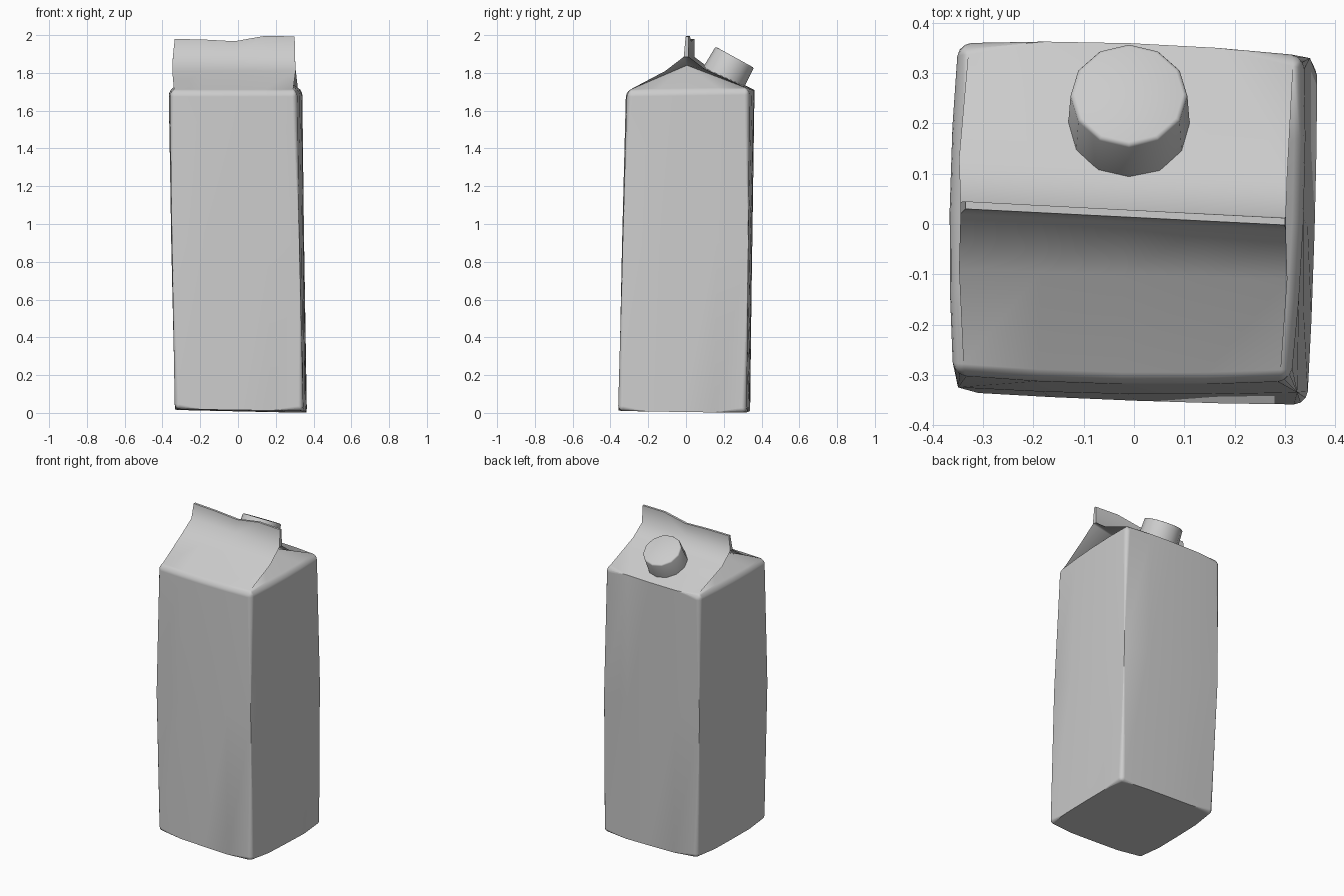
import bpy, bmesh
from mathutils import Vector

cube = bpy.data.objects.get("Cube")
if cube:
    bpy.data.objects.remove(cube)

grey = bpy.data.materials.new("plain_grey")
grey.use_nodes = True
grey.diffuse_color = (0.6, 0.6, 0.6, 1)
grey.node_tree.nodes["Principled BSDF"].inputs["Base Color"].default_value = (0.6, 0.6, 0.6, 1)

SEG = 4  # columns per panel


def finish(bm, name, angle):
    bmesh.ops.recalc_face_normals(bm, faces=bm.faces)
    mesh = bpy.data.meshes.new(name)
    bm.to_mesh(mesh)
    bm.free()
    obj = bpy.data.objects.new(name, mesh)
    bpy.context.collection.objects.link(obj)
    mesh.materials.append(grey)
    bpy.ops.object.select_all(action='DESELECT')
    obj.select_set(True)
    bpy.context.view_layer.objects.active = obj
    bpy.ops.object.shade_smooth_by_angle(angle=angle)
    return obj


def ring(bm, corners, bulge):
    """Four-sided loop whose panels bow slightly outward."""
    pts = [Vector(c) for c in corners]
    loop = []
    for a, b in zip(pts, pts[1:] + pts[:1]):
        out = (b - a).cross(Vector((0, 0, 1))).normalized()
        for i in range(SEG):
            t = i / SEG
            loop.append(bm.verts.new(a.lerp(b, t) + out * bulge * 4 * t * (1 - t)))
    return loop


def row(bm, left, right, lift=(0,) * (SEG + 1)):
    a, b = Vector(left), Vector(right)
    return [bm.verts.new(a.lerp(b, i / SEG) + Vector((0, 0, dz))) for i, dz in enumerate(lift)]


def bridge(bm, a, b):
    for i in range(len(a) - 1):
        bm.faces.new((a[i], a[i + 1], b[i + 1], b[i]))


bm = bmesh.new()

# Body: leaning, slightly bowed tube
base = ring(bm, [(-.335, -.335, .02), (.345, -.36, .01), (.365, .32, 0), (-.315, .34, .015)], .004)
middle = ring(bm, [(-.35, -.325, .9), (.325, -.335, .9), (.35, .33, .9), (-.34, .35, .9)], .008)
top = ring(bm, [(-.36, -.3, 1.7), (.312, -.312, 1.7), (.338, .335, 1.71), (-.35, .36, 1.71)], .012)
bm.faces.new(base[::-1])
for low, high in ((base, middle), (middle, top)):
    bridge(bm, low + low[:1], high + high[:1])

# Roof panels sweep up to the folded seal
front = [top[:SEG + 1],
         row(bm, (-.348, -.09, 1.81), (.305, -.11, 1.81)),
         row(bm, (-.345, .02, 1.885), (.302, -.012, 1.885))]
back = [top[2 * SEG:3 * SEG + 1][::-1],
        row(bm, (-.348, .13, 1.82), (.305, .1, 1.82)),
        row(bm, (-.345, .044, 1.885), (.302, .014, 1.885))]
wave = (0, -.005, -.015, .012, .008)
front.append(row(bm, (-.335, .03, 1.98), (.3, -.002, 1.985), wave))
back.append(row(bm, (-.335, .045, 1.98), (.3, .012, 1.985), wave))
for panel in (front, back):
    for low, high in zip(panel, panel[1:]):
        bridge(bm, low, high)
bridge(bm, front[-1], back[-1])

# Folded-in gussets at both ends
for end, apex, edge in ((-1, (.13, .005, 1.84), top[SEG:2 * SEG + 1]),
                        (0, (-.17, .025, 1.84), top[3 * SEG:] + top[:1])):
    tip = bm.verts.new(apex)
    chain_f = [r[end] for r in front[:3]]
    chain_b = [r[end] for r in back[:3]]
    for chain in (edge, chain_f, chain_b, [chain_f[-1], chain_b[-1]]):
        for a, b in zip(chain, chain[1:]):
            bm.faces.new((a, b, tip))
    bm.faces.new((chain_f[-1], chain_b[-1], back[3][end], front[3][end]))

# Round the upright corners, shoulders and foot
corners = {v for r in (base, middle, top) for v in r[::SEG]}
loops = [set(base), set(top)]
soft = [e for e in bm.edges
        if all(v in corners for v in e.verts) or any(all(v in s for v in e.verts) for s in loops)]
bmesh.ops.bevel(bm, geom=soft, offset=.026, segments=3, profile=.5, affect='EDGES', clamp_overlap=True)
carton = finish(bm, "carton", 1.0)
carton.modifiers.new("even_shading", 'WEIGHTED_NORMAL').keep_sharp = True

# Screw cap on the rear slope
bm = bmesh.new()
bmesh.ops.create_cone(bm, cap_ends=True, segments=12, radius1=.122, radius2=.116, depth=.15)
rim = [e for e in bm.edges if all(v.co.z > 0 for v in e.verts)]
bmesh.ops.bevel(bm, geom=rim, offset=.008, segments=2, profile=.5, affect='EDGES')
axis = Vector((0, .48, .875)).normalized()
cap = finish(bm, "screw_cap", .8)
cap.rotation_euler = axis.to_track_quat('Z', 'Y').to_euler()
cap.location = Vector((-.01, .258, 1.883)) - axis * .075
